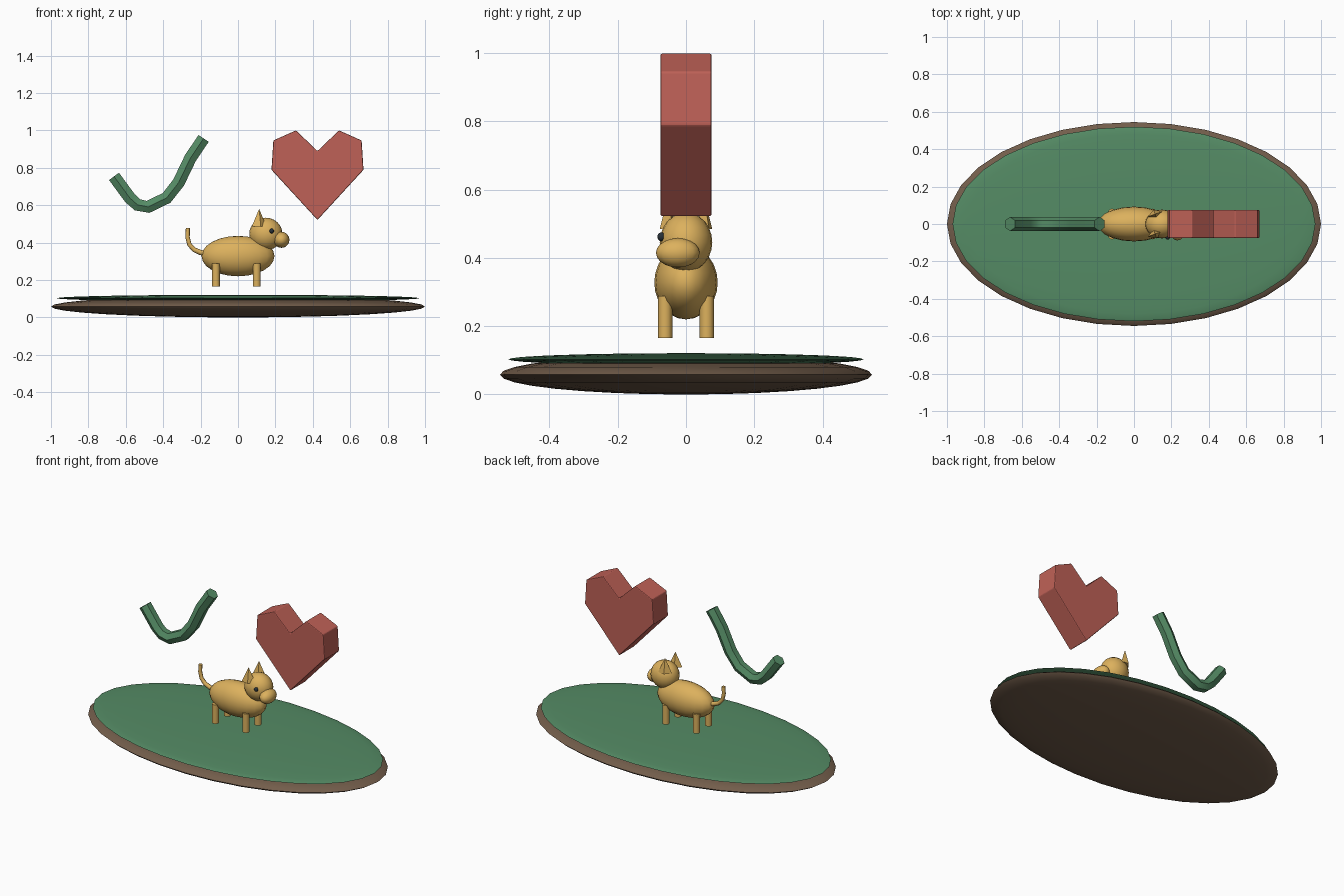
import bpy, bmesh, math

if "Cube" in bpy.data.objects:
    bpy.data.objects.remove(bpy.data.objects["Cube"])

def material(name, rgb):
    m = bpy.data.materials.new(name)
    m.diffuse_color = (*rgb, 1)
    m.use_nodes = True
    m.node_tree.nodes["Principled BSDF"].inputs["Base Color"].default_value = m.diffuse_color
    return m

SOIL = material("soil", (0.17, 0.11, 0.07))
GREEN = material("green", (0.09, 0.26, 0.13))
FUR = material("fur", (0.72, 0.44, 0.11))
RED = material("red", (0.52, 0.12, 0.095))
DARK = material("dark", (0.02, 0.03, 0.04))

def finish(name, mat, smooth=40):
    o = bpy.context.object
    o.name = name
    o.data.materials.append(mat)
    if smooth:
        bpy.ops.object.shade_smooth_by_angle(angle=math.radians(smooth))
    return o

def ellipsoid(name, loc, radii, mat, seg=20, rings=12, turn=0):
    bpy.ops.mesh.primitive_uv_sphere_add(segments=seg, ring_count=rings, radius=1,
                                         location=loc, rotation=(0, 0, turn))
    bpy.context.object.scale = radii
    bpy.ops.object.transform_apply(location=False, rotation=False, scale=True)
    return finish(name, mat, 60)

def tube(name, path, radii, sides, mat):
    """Sweep a polygon ring along a path in the xz plane, with mitred joints."""
    bm = bmesh.new()
    rings = []
    n = len(path)
    for i, (x, z) in enumerate(path):
        a, b = path[max(i - 1, 0)], path[min(i + 1, n - 1)]
        dx, dz = b[0] - a[0], b[1] - a[1]
        l = math.hypot(dx, dz)
        nx, nz = -dz / l, dx / l
        ring = []
        for k in range(sides):
            t = 2 * math.pi * k / sides
            c, s = math.cos(t) * radii[i], math.sin(t) * radii[i]
            ring.append(bm.verts.new((x + nx * s, c, z + nz * s)))
        rings.append(ring)
    for r0, r1 in zip(rings, rings[1:]):
        for k in range(sides):
            j = (k + 1) % sides
            bm.faces.new((r0[k], r0[j], r1[j], r1[k]))
    bm.faces.new(rings[0])
    bm.faces.new(rings[-1])
    add_mesh(name, bm)
    return finish(name, mat, 50)

def add_mesh(name, bm):
    bmesh.ops.recalc_face_normals(bm, faces=bm.faces)
    me = bpy.data.meshes.new(name)
    bm.to_mesh(me)
    bm.free()
    o = bpy.data.objects.new(name, me)
    bpy.context.collection.objects.link(o)
    bpy.ops.object.select_all(action='DESELECT')
    o.select_set(True)
    bpy.context.view_layer.objects.active = o
    return o

# Island base: soil with a grass layer
ellipsoid("soil_base", (0, 0, 0.058), (1.0, 0.545, 0.058), SOIL, 32, 16)
ellipsoid("grass_top", (0, 0, 0.103), (0.97, 0.52, 0.018), GREEN, 32, 16)

# Dog body, head, snout and eye
ellipsoid("body", (0, 0, 0.328), (0.195, 0.093, 0.108), FUR)
ellipsoid("head", (0.149, 0, 0.446), (0.089, 0.077, 0.087), FUR)
ellipsoid("snout", (0.232, -0.024, 0.415), (0.043, 0.064, 0.043), FUR, 16, 10)
ellipsoid("eye", (0.18, -0.072, 0.462), (0.012, 0.012, 0.013), DARK, 12, 8)

# Legs and ears, mirrored across y
for side, s in (("right", -1), ("left", 1)):
    for end, x in (("back", -0.118), ("front", 0.1)):
        bpy.ops.mesh.primitive_cylinder_add(vertices=12, radius=0.021, depth=0.122,
                                            location=(x, s * 0.061, 0.227))
        finish(f"{end}_{side}_leg", FUR)
    bpy.ops.mesh.primitive_cone_add(vertices=4, radius1=0.042, radius2=0, depth=0.095,
                                    location=(0.113, s * 0.053, 0.533))
    o = bpy.context.object
    o.rotation_euler = (0, 0, math.radians(20))
    o.scale = (1, 0.6, 1)
    finish(f"{side}_ear", FUR, 0)

# Tail
tube("tail", [(-0.16, 0.34), (-0.2, 0.347), (-0.235, 0.362), (-0.26, 0.39),
              (-0.27, 0.43), (-0.268, 0.478)],
     [0.014, 0.014, 0.013, 0.012, 0.012, 0.011], 8, FUR)

# Floating check mark
tube("check_mark", [(-0.663, 0.754), (-0.577, 0.637), (-0.537, 0.602), (-0.481, 0.591),
                    (-0.382, 0.639), (-0.318, 0.72), (-0.254, 0.853), (-0.184, 0.957)],
     [0.038] * 8, 6, GREEN)

# Floating heart: extruded outline, slightly bevelled
half = [(0, 0.521), (0.246, 0.789), (0.236, 0.946), (0.115, 1.0), (0, 0.89)]
outline = half + [(-x, z) for x, z in half[3:0:-1]]
bm = bmesh.new()
face = bm.faces.new([bm.verts.new((0.425 + x, -0.075, z)) for x, z in outline])
ext = bmesh.ops.extrude_face_region(bm, geom=[face])
bmesh.ops.translate(bm, vec=(0, 0.15, 0),
                    verts=[v for v in ext["geom"] if isinstance(v, bmesh.types.BMVert)])
heart = add_mesh("heart", bm)
bev = heart.modifiers.new("edge", 'BEVEL')
bev.width = 0.005
bev.segments = 2
finish("heart", RED, 0)
